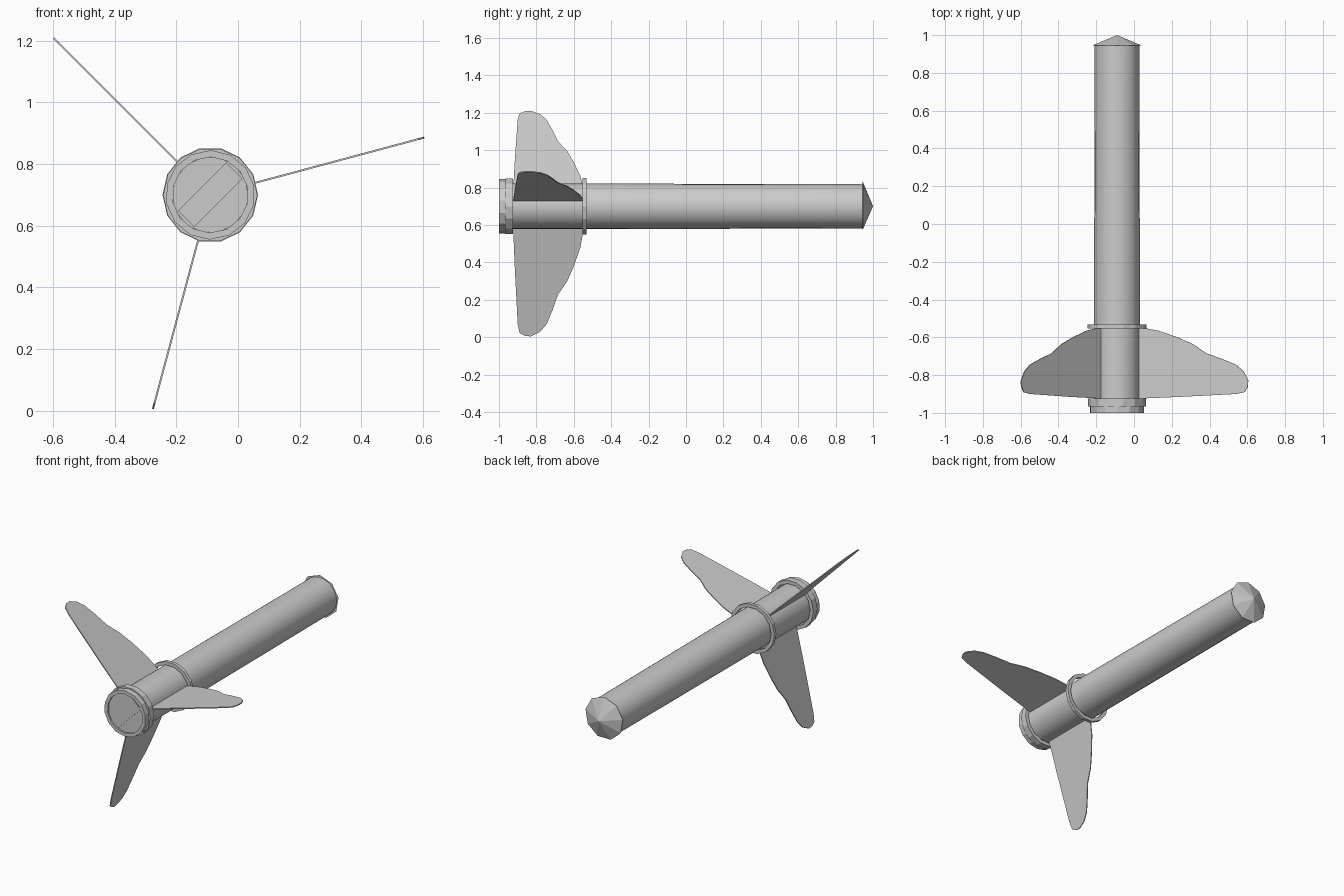
import bpy, bmesh, math
from mathutils import Matrix, Vector

if "Cube" in bpy.data.objects:
    bpy.data.objects.remove(bpy.data.objects["Cube"])

AXIS = Vector((-0.09, 0, 0.70))   # centre line of the body, running along y


def make_object(name, bm, smooth=False):
    bmesh.ops.recalc_face_normals(bm, faces=bm.faces)
    mesh = bpy.data.meshes.new(name)
    bm.to_mesh(mesh)
    bm.free()
    obj = bpy.data.objects.new(name, mesh)
    bpy.context.collection.objects.link(obj)
    if smooth:
        bpy.ops.object.select_all(action='DESELECT')
        obj.select_set(True)
        bpy.context.view_layer.objects.active = obj
        bpy.ops.object.shade_smooth_by_angle(angle=math.radians(40))
    return obj


def lathe(name, profile, sides, start=15, closed=False, smooth=False):
    """Turn (radius, y) points around the body axis."""
    bm = bmesh.new()
    rings = []
    for r, y in profile:
        if r == 0:
            rings.append([bm.verts.new(AXIS + Vector((0, y, 0)))] * sides)
            continue
        ring = []
        for i in range(sides):
            a = math.radians(start) + math.tau * i / sides
            ring.append(bm.verts.new(AXIS + Vector((r * math.cos(a), y, r * math.sin(a)))))
        rings.append(ring)
    pairs = list(zip(rings, rings[1:]))
    if closed:
        pairs.append((rings[-1], rings[0]))
    for a, b in pairs:
        for i in range(sides):
            j = (i + 1) % sides
            bm.faces.new(dict.fromkeys((a[i], a[j], b[j], b[i])))
    return make_object(name, bm, smooth)


def collar(name, inner, outer, y0, y1, sides, start):
    return lathe(name, [(inner, y0), (outer, y0), (outer, y1), (inner, y1)],
                 sides, start, closed=True)


# Long, slightly tapering tube with a closed tail
lathe("body_tube", [(0, -0.99), (0.122, -0.99), (0.122, -0.55), (0.118, 0.945), (0, 0.945)],
      24, smooth=True)

# Faceted low nose cone with a small overhang
lathe("nose_cone", [(0, 0.943), (0.133, 0.945), (0, 1.0)], 9, start=10)

# Loose collars in front of and behind the fins
collar("front_collar", 0.133, 0.155, -0.553, -0.532, 14, 0)
collar("rear_collar", 0.130, 0.153, -0.965, -0.925, 14, 0)
collar("tail_rim", 0.123, 0.145, -1.0, -0.965, 14, 12)

# Diagonal bar across the tail
bm = bmesh.new()
bmesh.ops.create_cube(bm, size=1, matrix=Matrix.Translation(AXIS + Vector((0, -0.991, 0)))
                      @ Matrix.Rotation(math.radians(-45), 4, 'Y')
                      @ Matrix.Diagonal((0.222, 0.008, 0.075, 1)))
make_object("tail_bar", bm)

# Three thin swept fins, outline given as (distance from axis, y)
FIN = [(0.10, -0.925), (0.35, -0.915), (0.65, -0.90), (0.70, -0.89), (0.717, -0.86),
       (0.719, -0.83), (0.694, -0.78), (0.652, -0.745), (0.57, -0.712), (0.49, -0.685),
       (0.414, -0.635), (0.331, -0.60), (0.228, -0.565), (0.16, -0.553), (0.10, -0.55)]
for n, degrees in enumerate((15, 135, 255)):
    place = Matrix.Translation(AXIS) @ Matrix.Rotation(-math.radians(degrees), 4, 'Y')
    bm = bmesh.new()
    outline = bm.faces.new([bm.verts.new((r, y, -0.003)) for r, y in FIN])
    side = bmesh.ops.extrude_face_region(bm, geom=[outline])
    top = [v for v in side["geom"] if isinstance(v, bmesh.types.BMVert)]
    bmesh.ops.translate(bm, verts=top, vec=(0, 0, 0.006))
    bm.transform(place)
    make_object(f"fin_{n + 1}", bm)
